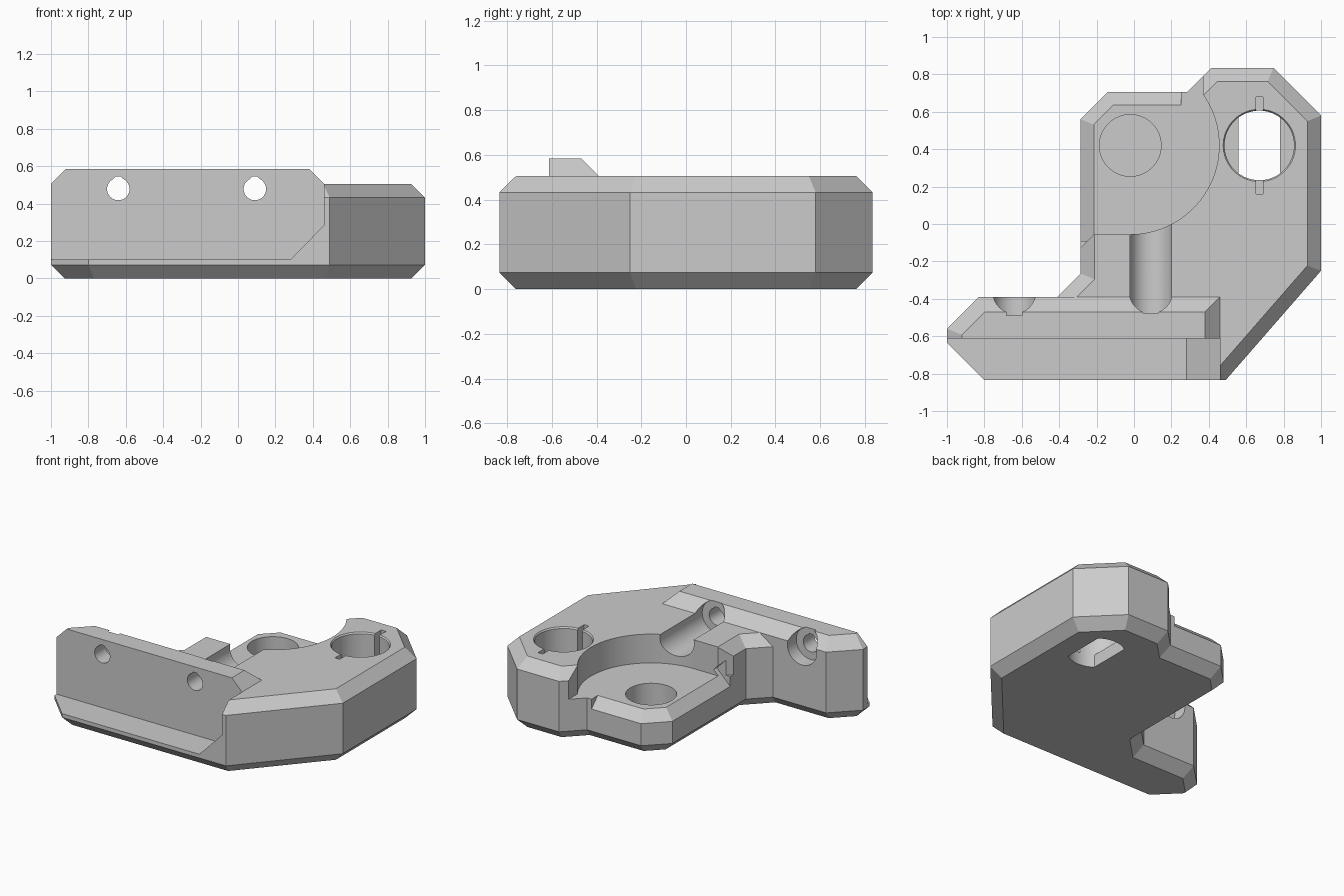
import bpy, bmesh, math
from mathutils import Vector, Matrix

if "Cube" in bpy.data.objects:
    bpy.data.objects.remove(bpy.data.objects["Cube"])

FLOOR = 0.30   # level of the lowered rear corner


def inset(pts, d):
    """Mitred inset of a counter-clockwise outline."""
    out = []
    for i, p in enumerate(pts):
        p, a, b = Vector(p), Vector(pts[i - 1]), Vector(pts[(i + 1) % len(pts)])
        u, v = (p - a).normalized(), (b - p).normalized()
        n1, n2 = Vector((-u.y, u.x)), Vector((-v.y, v.x))
        out.append(p + (n1 + n2) * d / (1 + n1.dot(n2)))
    return out


def loft(name, rings, matrix=None):
    """Closed solid through (outline, z) rings of equal point count."""
    bm = bmesh.new()
    loops = [[bm.verts.new((p[0], p[1], z)) for p in pts] for pts, z in rings]
    n = len(loops[0])
    bm.faces.new(loops[0][::-1])
    bm.faces.new(loops[-1])
    for a, b in zip(loops, loops[1:]):
        for i in range(n):
            j = (i + 1) % n
            bm.faces.new((a[i], a[j], b[j], b[i]))
    if matrix:
        bm.transform(matrix)
    bmesh.ops.recalc_face_normals(bm, faces=bm.faces)
    me = bpy.data.meshes.new(name)
    bm.to_mesh(me)
    bm.free()
    ob = bpy.data.objects.new(name, me)
    bpy.context.collection.objects.link(ob)
    return ob


def arc(cx, cy, r, a0=0, a1=360, n=64):
    full = abs(a1 - a0) == 360
    steps = n if full else n - 1
    return [(cx + r * math.cos(math.radians(a0 + (a1 - a0) * i / steps)),
             cy + r * math.sin(math.radians(a0 + (a1 - a0) * i / steps))) for i in range(n)]


def rect(x0, y0, x1, y1):
    return [(x0, y0), (x1, y0), (x1, y1), (x0, y1)]


def along_y(name, profile, y0, y1):
    """Prism of an (x, z) profile running along y."""
    return loft(name, [(profile, -y0), (profile, -y1)], Matrix.Rotation(math.pi / 2, 4, 'X'))


def combine(ob, other, op):
    other.hide_render = True
    m = ob.modifiers.new("bool", 'BOOLEAN')
    m.operation, m.solver, m.object = op, 'EXACT', other
    bpy.context.view_layer.objects.active = ob
    bpy.ops.object.modifier_apply(modifier=m.name)
    bpy.data.objects.remove(other)


# main body with chamfered bottom and top rims
outline = [(-0.8, -0.835), (0.49, -0.835), (1, -0.25), (1, 0.58), (0.745, 0.835),
           (0.415, 0.835), (0.285, 0.705), (-0.14, 0.705), (-0.285, 0.56),
           (-0.285, -0.265), (-0.41, -0.39), (-0.83, -0.39), (-1, -0.56), (-1, -0.635)]
small = inset(outline, 0.073)
body = loft("bracket_body", [(small, 0), (outline, 0.073), (outline, 0.432), (small, 0.505)])

# raised clamp wall along the front
wall = [(-1, -0.75), (0.46, -0.75), (0.46, -0.39), (-0.83, -0.39), (-1, -0.56)]
combine(body, loft("wall", [(wall, 0.2), (wall, 0.505), (inset(wall, 0.08), 0.585)]), 'UNION')

# recess in front of the wall
front = [(-1.2, 0.1), (0.28, 0.1), (0.46, 0.285), (0.46, 0.8), (-1.2, 0.8)]
combine(body, along_y("front_cut", front, -1, -0.612), 'DIFFERENCE')

# lowered rear corner with round inner wall
pocket = arc(-0.02, 0.42, 0.475, -90, 34.8, 40) + [(0.37, 1), (-0.4, 1), (-0.4, -0.24), (-0.215, -0.055)]
combine(body, loft("pocket_cut", [(pocket, FLOOR), (pocket, 0.8)]), 'DIFFERENCE')

# chamfers on the lowered rim: edge start, edge end
for a, b in [((-0.285, -0.09), (-0.285, 0.75)), ((-0.385, 0.46), (-0.04, 0.805)),
             ((-0.4, 0.705), (0.25, 0.705))]:
    a, b = Vector((*a, 0)), Vector((*b, 0))
    t = (b - a).normalized()
    outward = Vector((-t.y, t.x, 0))
    n = (outward + Vector((0, 0, 1))).normalized()
    mid = (a + b) / 2 - outward * 0.035 + Vector((0, 0, FLOOR - 0.035))
    s = n.cross(t)
    m = Matrix.Translation(mid) @ Matrix((t, s, n)).transposed().to_4x4()
    L = (b - a).length / 2
    strip = rect(-L, -0.1, L, 0.1)
    combine(body, loft("rim_cut", [(strip, 0), (strip, 0.2)], m), 'DIFFERENCE')

# blind rod socket in the lowered corner
c = arc(-0.02, 0.42, 0.165)
combine(body, loft("socket_cut", [(c, 0.09), (c, 0.8)]), 'DIFFERENCE')

# slotted bore with a lipped opening below
bx, by = 0.67, 0.42
bore, rim = arc(bx, by, 0.186), arc(bx, by, 0.194)
combine(body, loft("bore_cut", [(bore, 0.09), (bore, 0.495), (rim, 0.506), (rim, 0.6)]), 'DIFFERENCE')
slit = rect(bx - 0.019, by - 0.26, bx + 0.019, by + 0.26)
combine(body, loft("slit_cut", [(slit, 0.09), (slit, 0.7)]), 'DIFFERENCE')
half = math.degrees(math.acos(0.11 / 0.186))
slot = arc(bx, by, 0.186, half, 180 - half, 20) + arc(bx, by, 0.186, 180 + half, 360 - half, 20)
combine(body, loft("slot_cut", [(slot, -0.2), (slot, 0.2)]), 'DIFFERENCE')

# screw holes through the wall with wide channels behind
for x, y0, y1 in [(-0.64, -0.49, -0.3), (0.09, -0.475, 0.1)]:
    hole = arc(x, 0.478, 0.06, 115, 425, 40) + [(x + 0.014, 0.545), (x - 0.014, 0.545)]
    combine(body, along_y("screw_cut", hole, -0.9, -0.42), 'DIFFERENCE')
    combine(body, along_y("channel_cut", arc(x, 0.478, 0.115), y0, y1), 'DIFFERENCE')

# smooth the round walls, keep the edges crisp
body.select_set(True)
bpy.context.view_layer.objects.active = body
bpy.ops.object.shade_smooth_by_angle(angle=math.radians(25))
